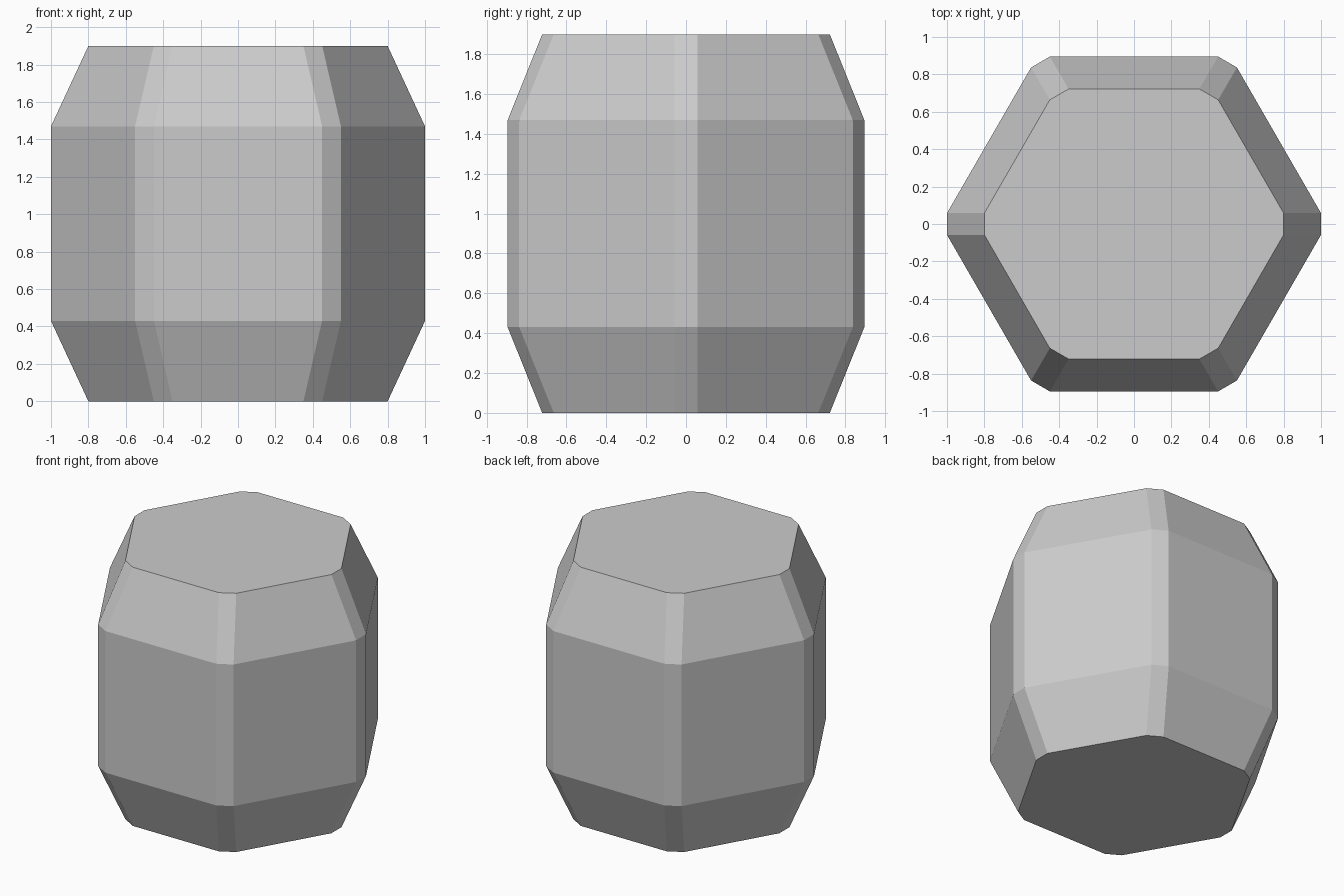
import bpy, bmesh
from math import cos, sin, radians

cube = bpy.data.objects.get("Cube")
if cube:
    bpy.data.objects.remove(cube)

# Plain grey material
grey = bpy.data.materials.new("light_grey")
grey.use_nodes = True
colour = (0.6, 0.6, 0.6, 1)
grey.diffuse_color = colour
grey.node_tree.nodes["Principled BSDF"].inputs["Base Color"].default_value = colour

HALF_CHAMFER = 0.058
PROFILE = [(0.8, 0), (1.0, 0.43), (1.0, 1.47), (0.8, 1.9)]  # reach, height


def ring(bm, reach, z):
    """Hexagon with its corners cut by a chamfer of constant width."""
    verts = []
    for i in range(6):
        a = radians(60 * i)
        for y in (-HALF_CHAMFER, HALF_CHAMFER):
            verts.append(bm.verts.new((reach * cos(a) - y * sin(a),
                                       reach * sin(a) + y * cos(a), z)))
    return verts


# Barrel body lofted through the rings
bm = bmesh.new()
rings = [ring(bm, r, z) for r, z in PROFILE]
for low, high in zip(rings, rings[1:]):
    for i in range(len(low)):
        j = (i + 1) % len(low)
        bm.faces.new((low[i], low[j], high[j], high[i]))

# Flat bottom and top
bm.faces.new(rings[0][::-1])
bm.faces.new(rings[-1])

mesh = bpy.data.meshes.new("barrel_body")
bm.to_mesh(mesh)
bm.free()
mesh.materials.append(grey)
bpy.context.collection.objects.link(bpy.data.objects.new("barrel_body", mesh))
